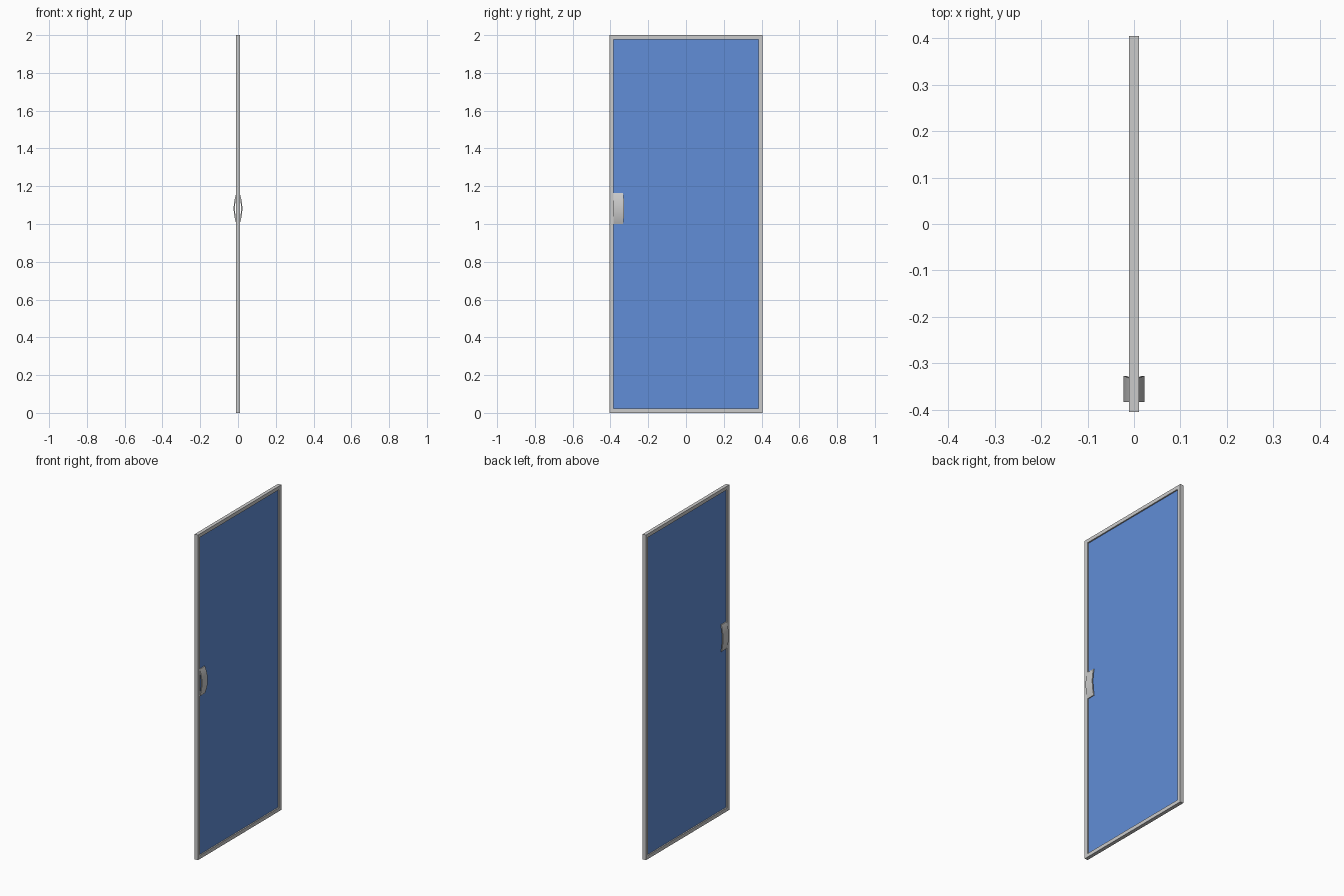
import bpy, bmesh, math

if "Cube" in bpy.data.objects:
    bpy.data.objects.remove(bpy.data.objects["Cube"])

W, H, B, T = 0.405, 2.0, 0.022, 0.011   # half width, height, bar width, half depth


def make(name, bm, mat=None):
    bmesh.ops.recalc_face_normals(bm, faces=bm.faces)
    me = bpy.data.meshes.new(name)
    bm.to_mesh(me)
    bm.free()
    ob = bpy.data.objects.new(name, me)
    bpy.context.collection.objects.link(ob)
    if mat:
        me.materials.append(mat)
    return ob


# frame: one rectangular ring
bm = bmesh.new()
outer = [(-W, 0), (W, 0), (W, H), (-W, H)]
inner = [(-W + B, B), (W - B, B), (W - B, H - B), (-W + B, H - B)]
rings = [[bm.verts.new((x, y, z)) for y, z in loop]
         for x, loop in ((-T, outer), (T, outer), (T, inner), (-T, inner))]
for k in range(4):
    a, b = rings[k], rings[(k + 1) % 4]
    for i in range(4):
        j = (i + 1) % 4
        bm.faces.new((a[i], a[j], b[j], b[i]))
make("door_frame", bm)

# glass pane
glass = bpy.data.materials.new("blue_glass")
glass.diffuse_color = (0.12, 0.27, 0.68, 1)
glass.use_nodes = True
glass.node_tree.nodes["Principled BSDF"].inputs["Base Color"].default_value = glass.diffuse_color
bm = bmesh.new()
bmesh.ops.create_cube(bm, size=1)
for v in bm.verts:
    v.co = (v.co.x * 0.006, v.co.y * 2 * (W - B), H / 2 + v.co.z * (H - 2 * B))
make("glass_pane", bm, glass)


# bowed pull handles, one on each face
def handle(name, side):
    bm = bmesh.new()
    n = 16
    sections = []
    for i in range(n + 1):
        t = -1 + 2 * i / n
        bow = 1 - t * t
        z = 1.082 + 0.083 * t
        x0, x1 = 0.003 + 0.013 * bow, 0.008 + 0.015 * bow
        y0, y1 = -0.383, -0.333 + 0.006 * bow
        sections.append([bm.verts.new((side * x, y, z)) for x, y in
                         ((x0, y0), (x1, y0), (x1, y1), (x0, y1))])
    for a, b in zip(sections, sections[1:]):
        for i in range(4):
            j = (i + 1) % 4
            bm.faces.new((a[i], a[j], b[j], b[i]))
    bm.faces.new(sections[0])
    bm.faces.new(sections[-1])
    ob = make(name, bm)
    bpy.ops.object.select_all(action='DESELECT')
    ob.select_set(True)
    bpy.context.view_layer.objects.active = ob
    bpy.ops.object.shade_smooth_by_angle(angle=math.radians(30))


handle("handle_right", 1)
handle("handle_left", -1)
